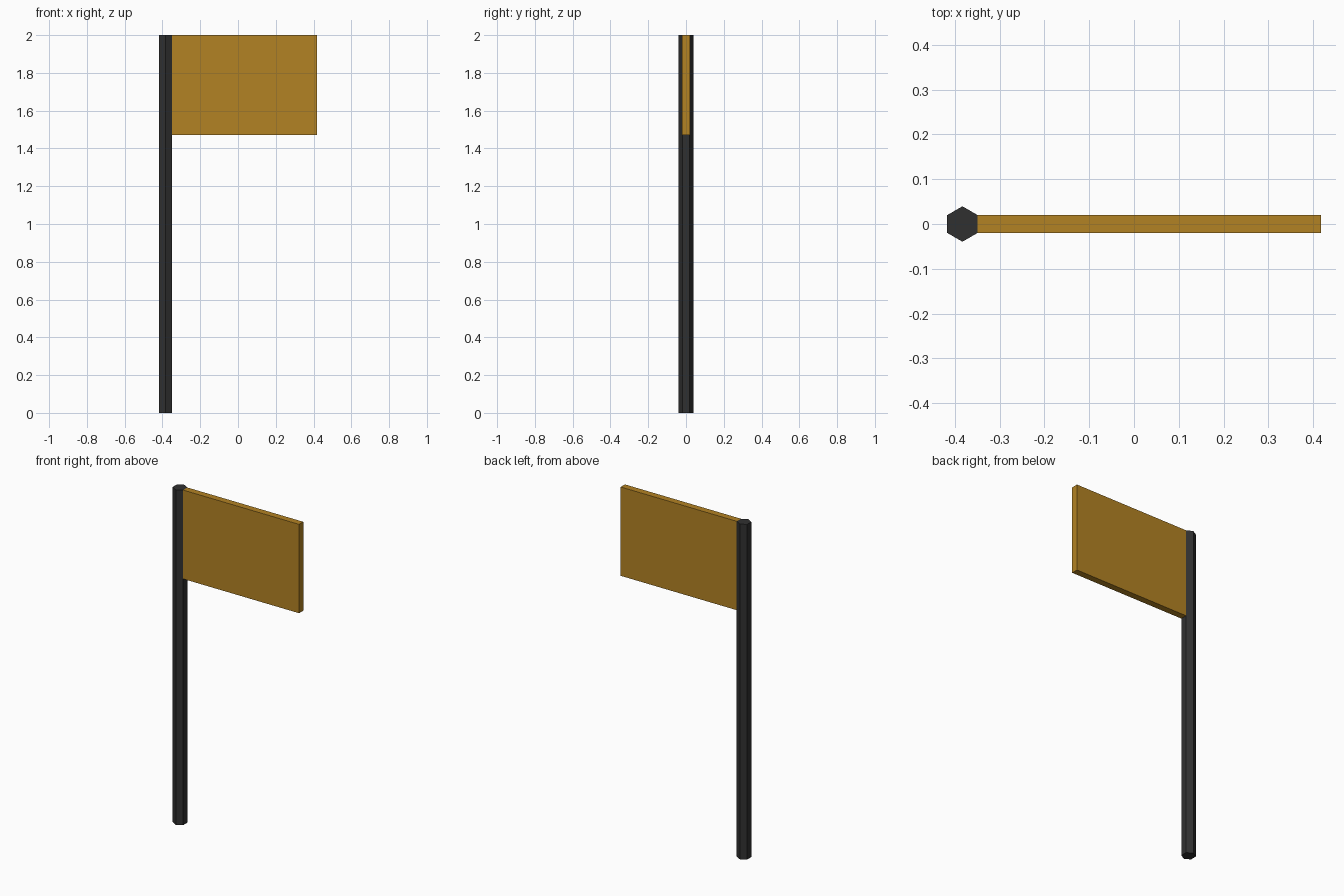
import bpy

cube = bpy.data.objects.get("Cube")
if cube:
    bpy.data.objects.remove(cube, do_unlink=True)


def make_material(name, color):
    mat = bpy.data.materials.new(name)
    mat.use_nodes = True
    mat.diffuse_color = (*color, 1)
    bsdf = next(n for n in mat.node_tree.nodes if n.type == "BSDF_PRINCIPLED")
    bsdf.inputs["Base Color"].default_value = (*color, 1)
    return mat


def finish(name, mat):
    obj = bpy.context.object
    obj.name = name
    obj.data.materials.append(mat)
    return obj


charcoal = make_material("charcoal", (0.03, 0.03, 0.03))
ochre = make_material("ochre", (0.45, 0.225, 0.017))

HEIGHT = 2.0
POLE_X, POLE_RADIUS = -0.383, 0.0395
FLAT = POLE_RADIUS * 0.866  # distance from the axis to a flat side

# Six-sided pole with flat sides facing left and right
bpy.ops.mesh.primitive_cylinder_add(vertices=6, radius=POLE_RADIUS, depth=HEIGHT,
                                    location=(POLE_X, 0, HEIGHT / 2))
finish("pole", charcoal)

# Flat panel flush with the pole's top and side
left, right, bottom = POLE_X + FLAT, 0.417, 1.47
bpy.ops.mesh.primitive_cube_add(size=1, location=((left + right) / 2, 0, (bottom + HEIGHT) / 2))
flag = finish("flag_panel", ochre)
flag.scale = (right - left, 0.04, HEIGHT - bottom)
bpy.ops.object.transform_apply(location=False, rotation=False, scale=True)
